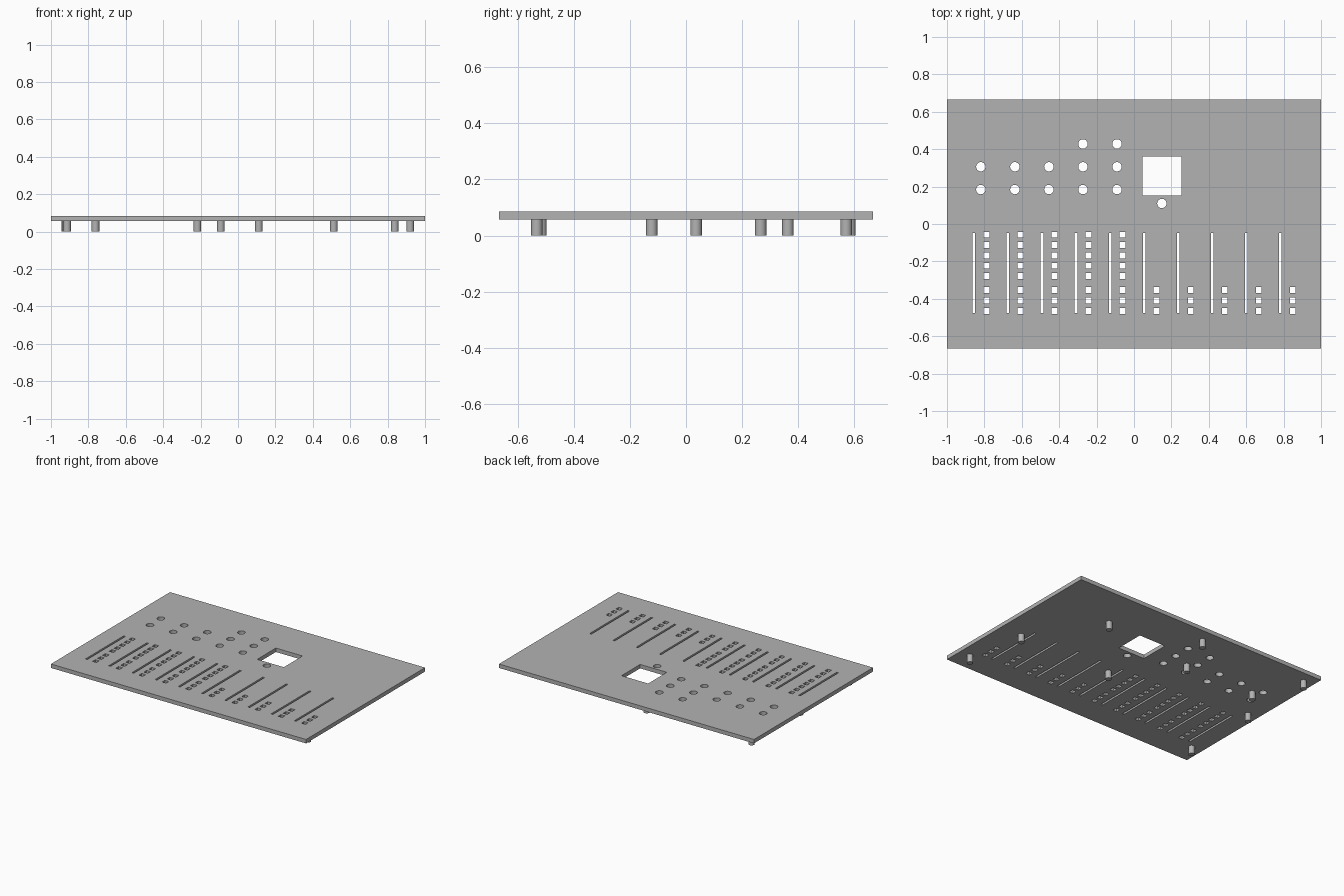
import bpy
import bmesh
from mathutils import Matrix

cube = bpy.data.objects.get("Cube")
if cube:
    bpy.data.objects.remove(cube, do_unlink=True)

PLATE_Z, TOP_Z = 0.057, 0.085
MID_Z = (PLATE_Z + TOP_Z) / 2

grey = bpy.data.materials.new("plain grey")
grey.use_nodes = True
colour = (0.45, 0.45, 0.45, 1)
grey.diffuse_color = colour
grey.node_tree.nodes["Principled BSDF"].inputs["Base Color"].default_value = colour


def add_box(bm, x, y, z, sx, sy, sz):
    matrix = Matrix.Translation((x, y, z)) @ Matrix.Diagonal((sx, sy, sz, 1))
    bmesh.ops.create_cube(bm, size=1, matrix=matrix)


def add_cylinder(bm, x, y, z, radius, depth):
    bmesh.ops.create_cone(bm, cap_ends=True, segments=32, radius1=radius, radius2=radius,
                          depth=depth, matrix=Matrix.Translation((x, y, z)))


def make_object(name, bm):
    mesh = bpy.data.meshes.new(name)
    bm.to_mesh(mesh)
    bm.free()
    mesh.materials.append(grey)
    obj = bpy.data.objects.new(name, mesh)
    bpy.context.collection.objects.link(obj)
    return obj


def smooth(obj):
    bpy.ops.object.select_all(action="DESELECT")
    obj.select_set(True)
    bpy.context.view_layer.objects.active = obj
    bpy.ops.object.shade_smooth_by_angle()


# Faceplate blank
bm = bmesh.new()
add_box(bm, 0, 0, MID_Z, 2, 1.333, TOP_Z - PLATE_Z)
plate = make_object("faceplate", bm)

# Cutters for every opening
bm = bmesh.new()
PITCH, DEPTH = 0.182, 0.1

# Slider slots with their rows of small square holes
for i in range(10):
    x = -0.856 + i * PITCH
    add_box(bm, x, -0.262, MID_Z, 0.014, 0.428, DEPTH)
    rows = [-0.353 - 0.056 * k for k in range(3)]
    if i < 5:
        rows += [-0.058 - 0.055 * k for k in range(5)]
    for y in rows:
        add_box(bm, x + 0.067, y, MID_Z, 0.031, 0.031, DEPTH)

# Round button holes
for i in range(5):
    for y in (0.184, 0.306, 0.428):
        if y < 0.4 or i > 2:
            add_cylinder(bm, -0.819 + i * PITCH, y, MID_Z, 0.025, DEPTH)

# Display window and the round hole below it
add_box(bm, 0.149, 0.256, MID_Z, 0.209, 0.209, DEPTH)
add_cylinder(bm, 0.149, 0.11, MID_Z, 0.025, DEPTH)
cutter = make_object("opening_cutter", bm)
cutter.hide_render = True

# Cut the openings, then drop the cutter
cut = plate.modifiers.new("openings", "BOOLEAN")
cut.operation = "DIFFERENCE"
cut.solver = "EXACT"
cut.object = cutter
bpy.context.view_layer.objects.active = plate
bpy.ops.object.modifier_apply(modifier=cut.name)
bpy.data.objects.remove(cutter, do_unlink=True)
smooth(plate)

# Mounting pegs under the plate
PEGS = [(-0.923, 0.584), (-0.92, 0.036), (-0.914, -0.517), (-0.762, 0.266),
        (-0.217, 0.266), (-0.092, 0.571), (0.111, -0.122), (0.512, 0.363),
        (0.838, -0.122), (0.921, -0.532)]
for n, (x, y) in enumerate(PEGS, 1):
    bm = bmesh.new()
    add_cylinder(bm, x, y, PLATE_Z / 2, 0.0205, PLATE_Z)
    smooth(make_object(f"mounting_peg_{n}", bm))
